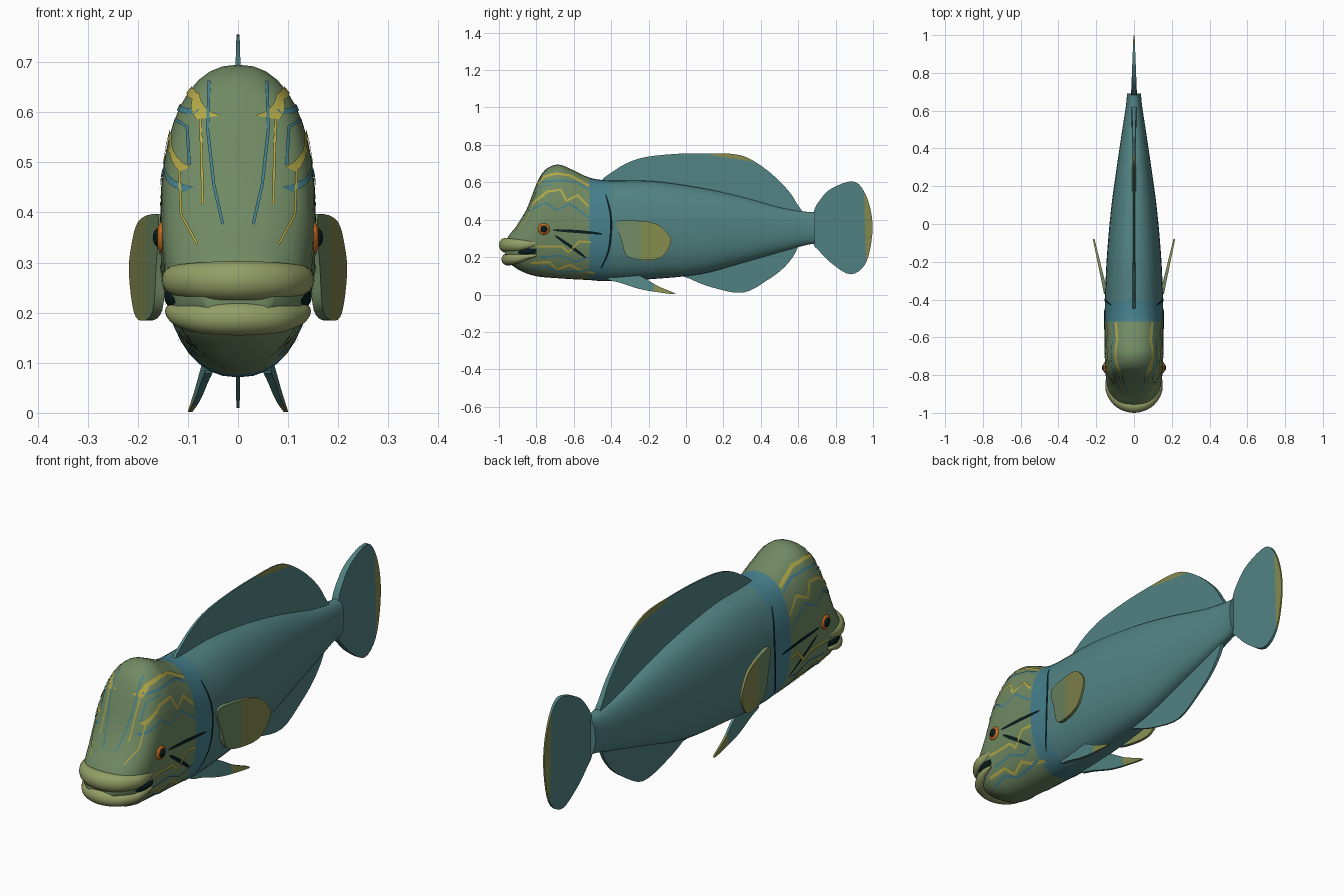
import bpy, bmesh, math
from mathutils import Vector
from mathutils.bvhtree import BVHTree

if "Cube" in bpy.data.objects:
    bpy.data.objects.remove(bpy.data.objects["Cube"])


def colour(name, *rgb):
    m = bpy.data.materials.new(name)
    m.diffuse_color = [(c / 12.92 if c < .04 else ((c + .055) / 1.055) ** 2.4) for c in rgb] + [1]
    m.use_nodes = True
    m.node_tree.nodes["Principled BSDF"].inputs["Base Color"].default_value = m.diffuse_color
    return m


TEAL = colour("teal", .32, .51, .51)
BAND = colour("blue teal", .27, .50, .55)
GREEN = colour("head green", .44, .54, .39)
LIP = colour("lip olive", .58, .62, .40)
OLIVE = colour("fin olive", .52, .54, .31)
YELLOW = colour("yellow", .70, .66, .28)
BLACK = colour("blue black", .03, .11, .12)
ORANGE = colour("orange", .78, .42, .12)


def finish(name, bm, mats, rule=None):
    if rule:
        for f in bm.faces:
            f.material_index = rule(f.calc_center_median())
    me = bpy.data.meshes.new(name)
    bm.to_mesh(me)
    for m in mats:
        me.materials.append(m)
    ob = bpy.data.objects.new(name, me)
    bpy.context.collection.objects.link(ob)
    return ob


def spline(pts, n, closed=False):
    """Catmull-Rom curve through the points."""
    P = [Vector(p) for p in pts]
    k = len(P)
    at = (lambda i: P[i % k]) if closed else (lambda i: P[min(max(i, 0), k - 1)])
    out = []
    for i in range(k if closed else k - 1):
        a, b, c, d = (at(i + j) for j in (-1, 0, 1, 2))
        for s in range(n):
            t = s / n
            out.append(.5 * (2 * b + (c - a) * t + (2 * a - 5 * b + 4 * c - d) * t * t
                             + (3 * b - a - 3 * c + d) * t ** 3))
    return out if closed else out + [P[-1]]


def loft(rings):
    bm = bmesh.new()
    R = [[bm.verts.new(p) for p in r] for r in rings]
    n = len(R[0])
    for a, b in zip(R, R[1:]):
        for i in range(n):
            bm.faces.new((a[i], a[(i + 1) % n], b[(i + 1) % n], b[i]))
    bm.faces.new(R[0])
    bm.faces.new(R[-1])
    bmesh.ops.recalc_face_normals(bm, faces=bm.faces)
    return bm


# Body: stations of y, top z, bottom z, half width
stations = [(-.965, .285, .19, .07), (-.94, .325, .165, .10), (-.9, .375, .135, .128),
            (-.85, .46, .112, .143), (-.80, .59, .098, .15), (-.755, .665, .092, .153),
            (-.685, .695, .087, .155), (-.61, .668, .082, .155), (-.515, .625, .077, .155),
            (-.41, .61, .071, .154), (-.19, .608, .082, .145), (.075, .572, .108, .122),
            (.29, .525, .165, .093), (.5, .467, .225, .062), (.61, .447, .256, .045),
            (.66, .441, .268, .039), (.69, .44, .27, .038)]


def body_ring(s, n=40):
    y, top, bot, w = s
    ring = []
    for i in range(n):
        a = math.tau * i / n
        sx, cz = math.sin(a), math.cos(a)
        ring.append((w * math.copysign(abs(sx) ** .87, sx), y,
                     (top + bot) / 2 + (top - bot) / 2 * math.copysign(abs(cz) ** .9, cz)))
    return ring


body_bm = loft([body_ring(s) for s in spline([s for s in stations], 4)])
tree = BVHTree.FromBMesh(body_bm)
finish("body", body_bm, [GREEN, BAND, TEAL], lambda c: 0 if c.y < -.515 else 1 if c.y < -.41 else 2)


# Painted lines laid onto the body surface
def painted(name, lines, mat, view, half=.006, taper=False):
    bm = bmesh.new()
    for line in lines:
        pts = []
        for a, b in zip(line, line[1:]):
            pts += [Vector(a).lerp(Vector(b), t / 6) for t in range(6)]
        pts.append(Vector(line[-1]))
        for side in (1, -1):
            prev = None
            for i, p in enumerate(pts):
                d = (pts[min(i + 1, len(pts) - 1)] - pts[max(i - 1, 0)]).normalized()
                u = i / (len(pts) - 1)
                h = half * (.35 + .65 * math.sin(math.pi * u) ** .5 if taper else 1)
                pair = []
                for k in (1, -1):
                    q = p + Vector((-d.y, d.x)) * h * k
                    if view == "side":
                        start, ray = Vector((side, q.x, q.y)), Vector((-side, 0, 0))
                    else:
                        start, ray = Vector((side * q.x, -2, q.y)), Vector((0, 1, 0))
                    hit, nor, _, _ = tree.ray_cast(start, ray)
                    if hit:
                        pair.append((hit + nor * .003, nor))
                if len(pair) < 2:
                    prev = None
                    continue
                cur = [bm.verts.new(v[0]) for v in pair]
                if prev:
                    f = bm.faces.new((prev[0], prev[1], cur[1], cur[0]))
                    f.normal_update()
                    if f.normal.dot(pair[0][1]) < 0:
                        f.normal_flip()
                prev = cur
    finish(name, bm, [mat])


painted("cheek_yellow_lines", [
    [(-.80, .58), (-.755, .63), (-.69, .645), (-.62, .635), (-.52, .58)],
    [(-.82, .485), (-.74, .55), (-.67, .56), (-.64, .50), (-.58, .53), (-.52, .47)],
    [(-.80, .257), (-.66, .257), (-.63, .225), (-.57, .285), (-.51, .28)],
    [(-.83, .17), (-.73, .175), (-.69, .135), (-.62, .16), (-.57, .135), (-.49, .115)]],
    YELLOW, "side")
painted("cheek_blue_lines", [
    [(-.78, .60), (-.67, .61), (-.59, .60), (-.52, .56)],
    [(-.84, .445), (-.75, .49), (-.69, .45), (-.62, .485), (-.52, .41)],
    [(-.78, .20), (-.67, .21), (-.59, .175), (-.52, .20)],
    [(-.83, .135), (-.75, .15), (-.67, .12), (-.52, .13)]], BAND, "side", .005)
painted("forehead_yellow_lines", [
    [(.092, .65), (.076, .625), (.072, .52), (.07, .415)],
    [(.136, .525), (.116, .495), (.112, .395), (.08, .335)]], YELLOW, "front", .0025)
painted("forehead_blue_lines", [
    [(.056, .68), (.06, .565), (.048, .455), (.03, .375)],
    [(.124, .585), (.10, .57), (.096, .495)]], BAND, "front", .003)
painted("eye_streaks", [[(-.71, .345), (-.58, .337), (-.45, .325)],
                        [(-.70, .315), (-.62, .26), (-.535, .197)]], BLACK, "side", .008, True)
painted("gill_lines", [spline([(-.43, .535), (-.405, .44), (-.40, .35), (-.415, .23), (-.455, .14)], 3)],
        BLACK, "side", .006, True)


# Lips and mouth: tapered horseshoe tubes, half path mirrored across x
def horseshoe(name, half, mat):
    path = half + [(-x, y, z, ry, rz) for x, y, z, ry, rz in half[-2::-1]]
    P = spline(path, 5)
    rings = []
    for i, p in enumerate(P):
        d = P[min(i + 1, len(P) - 1)] - P[max(i - 1, 0)]
        out = Vector((-d[1], d[0], 0)).normalized()
        c = Vector(p[:3])
        rings.append([c + out * p[3] * math.cos(a) + Vector((0, 0, p[4] * math.sin(a)))
                      for a in (math.tau * k / 14 for k in range(14))])
    finish(name, loft(rings), [mat])


horseshoe("upper_lip", [(.140, -.79, .275, .004, .005), (.135, -.84, .268, .016, .022),
                        (.122, -.89, .264, .025, .031), (.075, -.943, .264, .032, .037),
                        (0, -.965, .264, .035, .040)], LIP)
horseshoe("lower_lip", [(.138, -.80, .208, .004, .005), (.130, -.85, .202, .016, .016),
                        (.112, -.89, .194, .025, .024), (.07, -.935, .189, .032, .031),
                        (0, -.952, .188, .035, .034)], LIP)
horseshoe("mouth_gap", [(.138, -.80, .232, .006, .012), (.13, -.86, .23, .014, .018),
                        (.075, -.925, .226, .022, .02), (0, -.94, .224, .022, .02)], BLACK)

# Eyes: orange rim with a dark bulging pupil
for side, label in ((1, "right"), (-1, "left")):
    hit = tree.ray_cast(Vector((side, -.76, .35)), Vector((-side, 0, 0)))[0]
    for part, r, depth, mat in (("eye_rim", .031, .011, ORANGE), ("pupil", .022, .018, BLACK)):
        bm = bmesh.new()
        bmesh.ops.create_uvsphere(bm, u_segments=20, v_segments=12, radius=1)
        bmesh.ops.scale(bm, vec=(depth, r, r), verts=bm.verts)
        bmesh.ops.translate(bm, vec=hit, verts=bm.verts)
        finish(label + "_" + part, bm, [mat])


# Fins: smooth outlines in y, z with a sheared mid plane and linear thickness
def fin(name, outline, mats, cuts, rule, x=lambda y, z: 0, t=lambda y, z: .006):
    bm = bmesh.new()
    pts = spline(outline, 4, True)
    A, B = ([bm.verts.new((x(p.x, p.y) + s * t(p.x, p.y), p.x, p.y)) for p in pts] for s in (1, -1))
    bm.faces.new(A)
    bm.faces.new(B[::-1])
    for i in range(len(A)):
        j = (i + 1) % len(A)
        bm.faces.new((A[i], B[i], B[j], A[j]))
    for co, no in cuts:
        bmesh.ops.bisect_plane(bm, geom=bm.verts[:] + bm.edges[:] + bm.faces[:],
                               plane_co=co, plane_no=no)
    bmesh.ops.recalc_face_normals(bm, faces=bm.faces)
    finish(name, bm, mats, rule)


# Dorsal fin with a yellow patch on its upper rear edge
patch_n = Vector((0, .15, 1))
patch_p = Vector((0, .13, .745))
fin("dorsal_fin", [(-.44, .585), (-.38, .665), (-.25, .727), (-.08, .75), (.1, .755), (.29, .745),
                   (.42, .675), (.53, .575), (.59, .49), (.6, .43), (.3, .47), (-.1, .54)],
    [TEAL, OLIVE], [(patch_p, patch_n), ((0, .13, 0), (0, 1, 0))],
    lambda c: int((c - patch_p).dot(patch_n) > 0 and c.y > .13),
    t=lambda y, z: .003 + .03 * (.76 - z))
fin("anal_fin", [(-.02, .12), (.02, .085), (.14, .038), (.305, .01), (.44, .08), (.53, .15),
                 (.59, .235), (.58, .29), (.3, .22)], [TEAL], [], None,
    t=lambda y, z: .003 + .02 * z)
fin("tail_fin", [(.68, .43), (.72, .51), (.78, .568), (.89, .605), (.95, .555), (.99, .44),
                 (.995, .31), (.96, .165), (.88, .108), (.78, .165), (.71, .235), (.68, .28)],
    [TEAL, OLIVE], [((0, .968, 0), (0, 1, .03))],
    lambda c: int(c.y - .968 + .03 * c.z > 0), t=lambda y, z: .003 + .04 * (1 - y))

for s, label in ((1, "right"), (-1, "left")):
    fin(label + "_pectoral_fin",
        [(-.37, .385), (-.29, .396), (-.165, .38), (-.105, .335), (-.08, .28), (-.13, .2),
         (-.22, .184), (-.315, .205), (-.345, .29)], [GREEN, OLIVE],
        [((0, -.24, 0), (0, 1, 0))], lambda c: int(c.y > -.24),
        x=lambda y, z: s * (.148 + (y + .37) * .225), t=lambda y, z: .003 - .02 * y)
    fin(label + "_pelvic_fin",
        [(-.42, .085), (-.3, .115), (-.23, .092), (-.15, .045), (-.055, .003), (-.15, .012),
         (-.25, .03), (-.35, .062)], [TEAL, OLIVE],
        [((0, -.17, 0), (0, 1, 0))], lambda c: int(c.y > -.17),
        x=lambda y, z: s * (.1 - .2 * z + .06 * y), t=lambda y, z: .003 - .012 * y)

# Smooth shading with sharp rims
for ob in bpy.context.scene.objects:
    ob.select_set(True)
    bpy.context.view_layer.objects.active = ob
bpy.ops.object.shade_smooth_by_angle(angle=math.radians(40))
